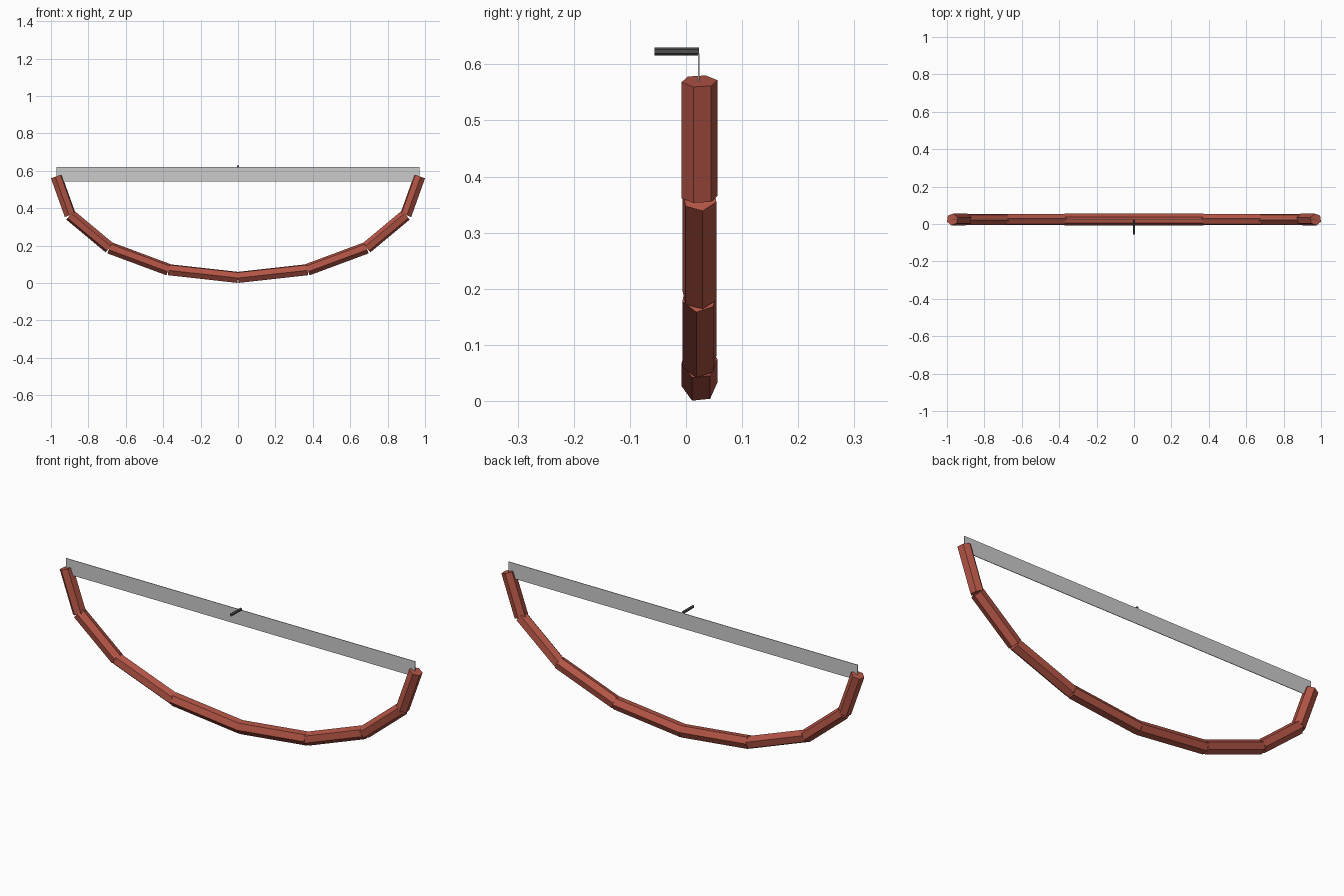
import bpy
from math import sin, cos, pi, radians
from mathutils import Vector, Matrix

if "Cube" in bpy.data.objects:
    bpy.data.objects.remove(bpy.data.objects["Cube"])

Y = 0.024            # depth of the bow plane
RX, RZ, TOP = 0.9715, 0.54, 0.57
R = 0.0323


def material(name, rgb):
    m = bpy.data.materials.new(name)
    m.diffuse_color = (*rgb, 1)
    m.use_nodes = True
    m.node_tree.nodes["Principled BSDF"].inputs["Base Color"].default_value = m.diffuse_color
    return m


def rod(name, a, b, radius, sides, twist, mat):
    """Prism from a to b; twist is the angle of a corner from +y, turning outward."""
    d = b - a
    axis = d.normalized()
    u = Vector((0, 1, 0)) if abs(axis.y) < 0.9 else Vector((1, 0, 0))
    v = u.cross(axis).normalized()
    frame = Matrix((u, v, axis)).transposed().to_4x4()
    spin = Matrix.Rotation(radians(twist), 4, 'Z')
    bpy.ops.mesh.primitive_cylinder_add(vertices=sides, radius=radius, depth=d.length)
    ob = bpy.context.object
    # the primitive puts its first corner on +y; turn it onto +x
    ob.data.transform(Matrix.Translation((a + b) / 2) @ frame @ spin
                      @ Matrix.Rotation(-pi / 2, 4, 'Z'))
    ob.name = name
    ob.data.materials.append(mat)
    return ob


def arc(i):
    t = i * pi / 8
    return Vector((RX * sin(t), Y, TOP - RZ * cos(t)))


red = material("red_wood", (0.45, 0.09, 0.06))
dark = material("dark_metal", (0.08, 0.08, 0.08))

# Curved limb: four hexagonal rods per side, mirrored
for i, twist in enumerate((54, 40, 20, -10)):
    limb = rod(f"limb_segment_{i + 1}", arc(i), arc(i + 1), R, 6, twist, red)
    limb.modifiers.new("mirror", 'MIRROR').use_axis = (True, False, False)

# Thin flat strip between the limb tips
bpy.ops.mesh.primitive_cube_add(size=1)
strip = bpy.context.object
strip.name = "string_strip"
strip.data.transform(Matrix.Translation((0, 0.0225, 0.581))
                     @ Matrix.Diagonal((1.94, 0.003, 0.077, 1)))

# Small peg on the top edge of the strip
rod("peg", Vector((0, -0.0565, 0.623)), Vector((0, 0.0235, 0.623)), 0.0072, 6, 30, dark)
